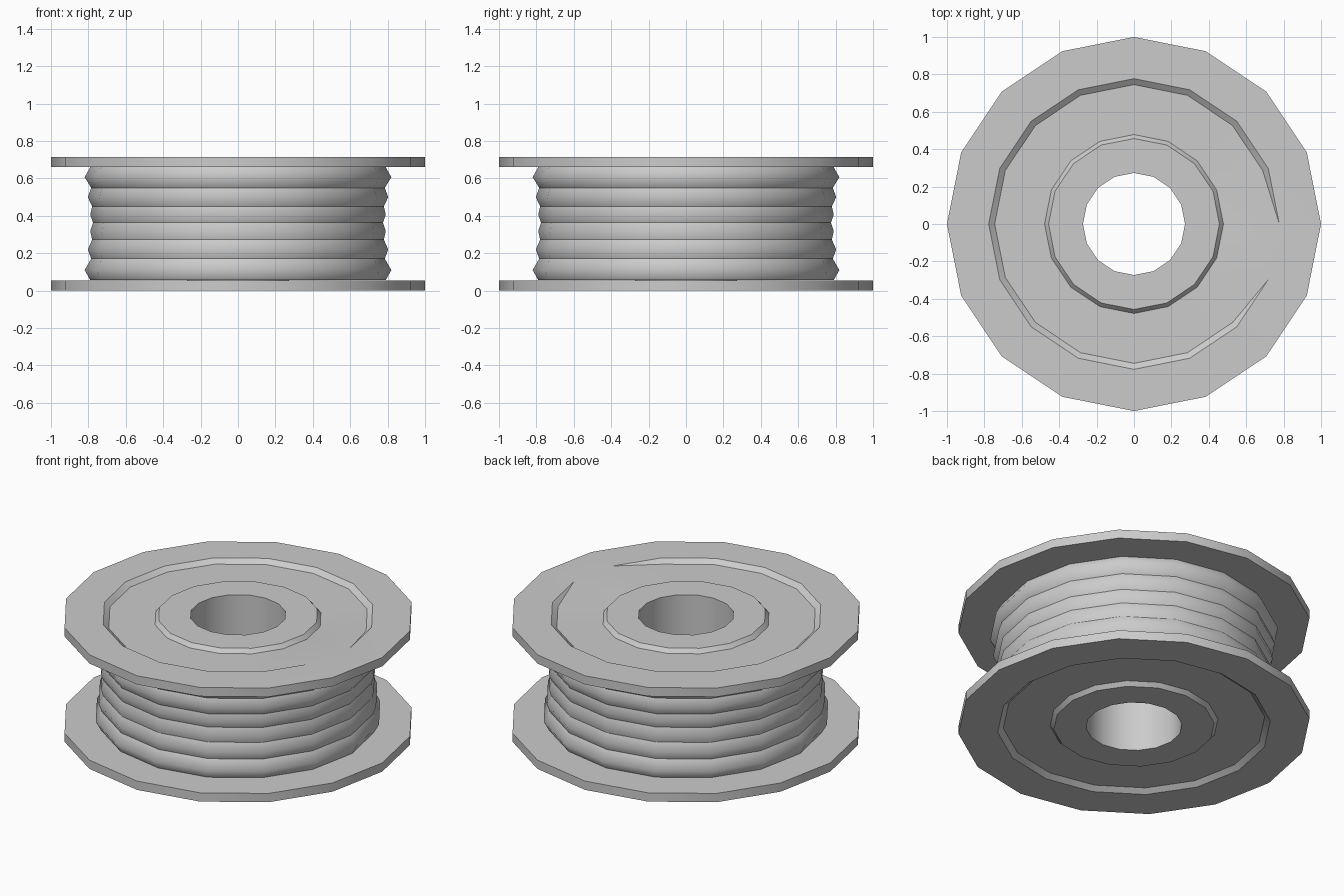
import bpy, bmesh, math

if "Cube" in bpy.data.objects:
    bpy.data.objects.remove(bpy.data.objects["Cube"])

SIDES = 16
HEIGHT = 0.715


def lathe(name, profile, sharp_angle=None, filled=()):
    """Spin an open (radius, z) profile; 'filled' lists recess corners merged into the rim."""
    bm = bmesh.new()
    rows = []
    for r, z in profile:
        rows.append([bm.verts.new((r * math.cos(2 * math.pi * j / SIDES),
                                   r * math.sin(2 * math.pi * j / SIDES), z))
                     for j in range(SIDES)])
    for a, b in zip(rows, rows[1:]):
        for j in range(SIDES):
            k = (j + 1) % SIDES
            bm.faces.new((a[j], a[k], b[k], b[j]))
    for j in filled:
        rows[4][j].co = rows[3][j].co
    bmesh.ops.remove_doubles(bm, verts=bm.verts[:], dist=1e-5)
    mesh = bpy.data.meshes.new(name)
    bm.to_mesh(mesh)
    bm.free()
    obj = bpy.data.objects.new(name, mesh)
    bpy.context.collection.objects.link(obj)
    bpy.ops.object.select_all(action='DESELECT')
    obj.select_set(True)
    bpy.context.view_layer.objects.active = obj
    if sharp_angle is None:
        bpy.ops.object.shade_smooth()
    else:
        bpy.ops.object.shade_smooth_by_angle(angle=math.radians(sharp_angle))
    return obj


# Flanges with a shallow ring recess around the hub
flange = [(0.785, 0.66), (1.0, 0.66), (1.0, HEIGHT), (0.777, HEIGHT),
          (0.745, 0.69), (0.478, 0.69), (0.457, HEIGHT), (0.273, HEIGHT)]
lathe("top_flange", flange, 30, filled=(0, SIDES - 1))
lathe("bottom_flange", [(r, HEIGHT - z) for r, z in reversed(flange)], 30)

# Through hole
lathe("bore", [(0.273, HEIGHT), (0.273, 0)], 30)

# Wound bands: smooth over each peak, creased at the valleys
valleys = [(0.79, 0.057), (0.785, 0.171), (0.78, 0.273), (0.775, 0.364),
           (0.78, 0.45), (0.785, 0.55), (0.79, 0.66)]
peaks = [(0.82, 0.11), (0.803, 0.22), (0.79, 0.318),
         (0.79, 0.405), (0.803, 0.50), (0.82, 0.607)]
for i, peak in enumerate(peaks):
    lathe(f"wound_band_{i + 1}", [valleys[i], peak, valleys[i + 1]])
